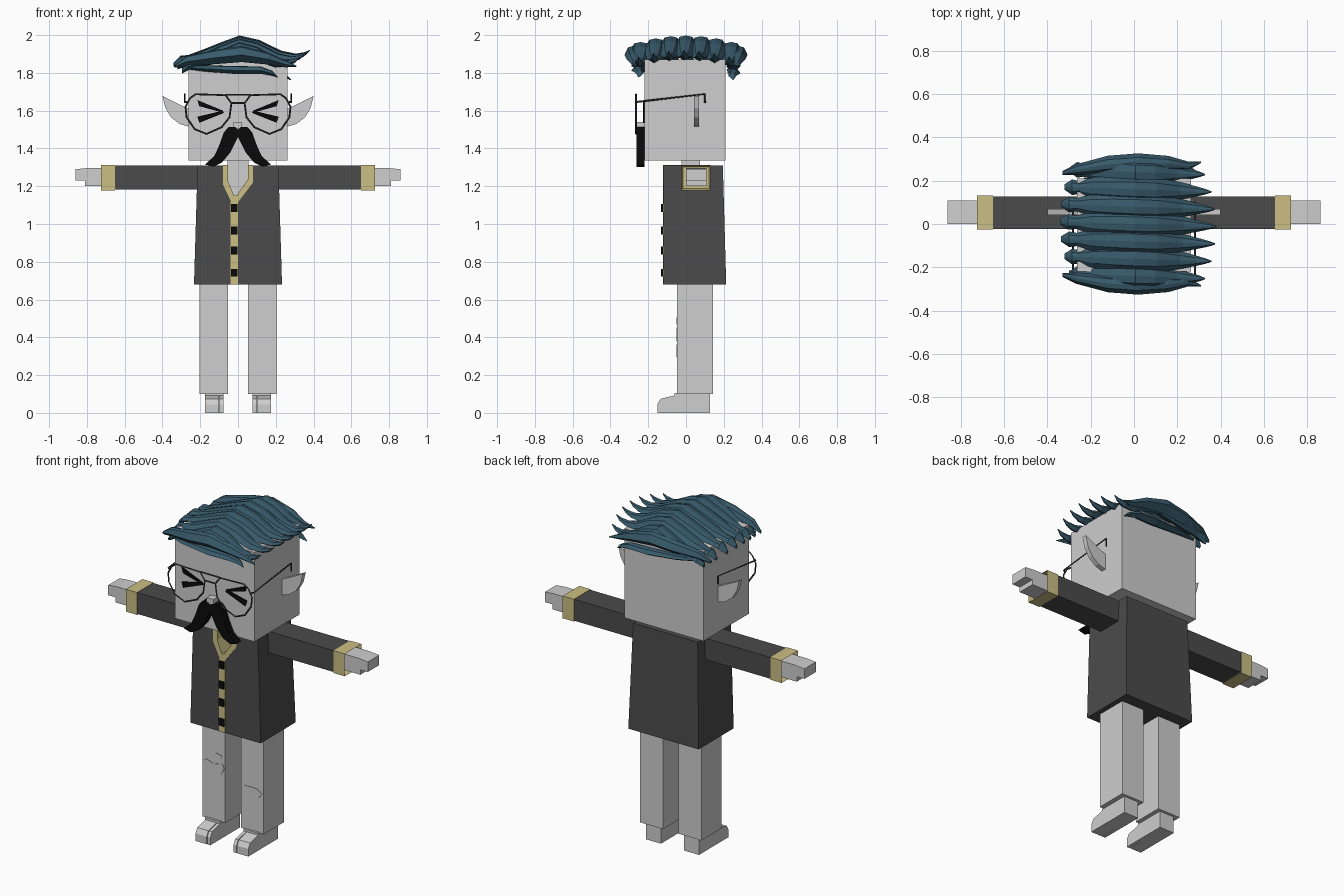
import bpy, bmesh, math
from mathutils import Vector

if "Cube" in bpy.data.objects:
    bpy.data.objects.remove(bpy.data.objects["Cube"])


def material(name, r, g, b):
    m = bpy.data.materials.new(name)
    m.use_nodes = True
    m.diffuse_color = (r, g, b, 1)
    m.node_tree.nodes["Principled BSDF"].inputs["Base Color"].default_value = (r, g, b, 1)
    return m


PALE = material("pale grey", 0.62, 0.62, 0.62)
DARK = material("charcoal cloth", 0.07, 0.07, 0.07)
TAN = material("tan trim", 0.6, 0.52, 0.23)
HAIR = material("teal hair", 0.04, 0.105, 0.15)
BLACK = material("black", 0.003, 0.003, 0.003)
WIRE = material("dark metal", 0.045, 0.045, 0.05)


def finish(name, bm, mat):
    bmesh.ops.recalc_face_normals(bm, faces=bm.faces)
    me = bpy.data.meshes.new(name)
    bm.to_mesh(me)
    bm.free()
    me.materials.append(mat)
    ob = bpy.data.objects.new(name, me)
    bpy.context.collection.objects.link(ob)
    return ob


def loft(name, rings, mat):
    """Skin a list of equal-length closed rings and cap both ends."""
    bm = bmesh.new()
    loops = [[bm.verts.new(p) for p in ring] for ring in rings]
    n = len(loops[0])
    for a, b in zip(loops, loops[1:]):
        for i in range(n):
            bm.faces.new((a[i], a[(i + 1) % n], b[(i + 1) % n], b[i]))
    bm.faces.new(loops[0])
    bm.faces.new(loops[-1])
    return finish(name, bm, mat)


def rect(x0, x1, y0, y1, z):
    return [(x0, y0, z), (x1, y0, z), (x1, y1, z), (x0, y1, z)]


def box(name, x, y, z, mat):
    return loft(name, [rect(*x, *y, z[0]), rect(*x, *y, z[1])], mat)


def plate(name, pts, y0, y1, mat, side=1):
    """Extrude an x-z outline along y."""
    return loft(name, [[(side * x, y, z) for x, z in pts] for y in (y0, y1)], mat)


def extrude_x(name, pts, x0, x1, mat):
    """Extrude a y-z outline along x."""
    return loft(name, [[(x, y, z) for y, z in pts] for x in (x0, x1)], mat)


def wire(name, pts, closed=False, radius=0.005):
    cu = bpy.data.curves.new(name, "CURVE")
    cu.dimensions = "3D"
    cu.bevel_depth = radius
    cu.bevel_resolution = 0
    cu.use_fill_caps = True
    sp = cu.splines.new("POLY")
    sp.points.add(len(pts) - 1)
    for p, co in zip(sp.points, pts):
        p.co = (*co, 1)
    sp.use_cyclic_u = closed
    cu.materials.append(WIRE)
    ob = bpy.data.objects.new(name, cu)
    bpy.context.collection.objects.link(ob)
    return ob


# Head, neck and nose
box("head", (-0.262, 0.262), (-0.22, 0.21), (1.335, 1.87), PALE)
box("neck", (-0.055, 0.055), (-0.025, 0.075), (1.1, 1.34), PALE)
box("nose", (-0.024, 0.022), (-0.262, -0.22), (1.505, 1.54), PALE)

# Coat with a recessed V neck
FRONT = -0.118
coat = loft("coat", [rect(-0.233, 0.233, FRONT, 0.213, 0.68),
                     rect(-0.214, 0.214, FRONT, 0.195, 1.31)], DARK)
v_outer = [(-0.08, 1.312), (-0.08, 1.21), (-0.035, 1.115), (0.0, 1.115), (0.08, 1.22), (0.08, 1.312)]
v_inner = [(-0.052, 1.312), (-0.052, 1.225), (-0.022, 1.15), (-0.008, 1.15), (0.052, 1.235), (0.052, 1.312)]
cutter = plate("neck_cutter", [(x, z + (0.05 if z > 1.3 else 0)) for x, z in v_outer], -0.3, -0.01, DARK)
cutter.hide_render = True
cutter.hide_viewport = True
cut = coat.modifiers.new("neck", "BOOLEAN")
cut.operation = "DIFFERENCE"
cut.solver = "EXACT"
cut.object = cutter

# Collar band lines the V opening
bm = bmesh.new()
rows = [[bm.verts.new((x, y, z)) for x, z in pts]
        for pts, y in ((v_outer, FRONT - 0.004), (v_inner, FRONT - 0.004), (v_inner, -0.01), (v_outer, -0.01))]
for k in range(4):
    a, b = rows[k], rows[(k + 1) % 4]
    for i in range(5):
        bm.faces.new((a[i], a[i + 1], b[i + 1], b[i]))
for i in (0, 5):
    bm.faces.new([r[i] for r in rows])
finish("collar", bm, TAN)

# Button strip and buttons
box("button_strip", (-0.04, 0.0), (FRONT - 0.004, FRONT + 0.002), (0.68, 1.118), TAN)
for z in (1.085, 0.965, 0.86, 0.742):
    box("button", (-0.037, -0.003), (FRONT - 0.014, FRONT), (z - 0.021, z + 0.021), BLACK)

for s, label in ((1, "left"), (-1, "right")):
    def mx(a, b):
        return (min(s * a, s * b), max(s * a, s * b))

    # Sleeve and hollow cuff
    box(label + "_sleeve", mx(0.2, 0.652), (-0.022, 0.128), (1.182, 1.31), DARK)
    cuff = box(label + "_cuff", mx(0.65, 0.725), (-0.026, 0.131), (1.178, 1.312), TAN)
    bm = bmesh.new()
    bm.from_mesh(cuff.data)
    end = max(bm.faces, key=lambda f: s * f.calc_center_median().x)
    bmesh.ops.inset_region(bm, faces=[end], thickness=0.014)
    bmesh.ops.translate(bm, verts=end.verts, vec=(-s * 0.06, 0, 0))
    bm.to_mesh(cuff.data)
    bm.free()

    # Stepped mitten hand
    hand = [(0.66, 1.2), (0.81, 1.2), (0.81, 1.23), (0.86, 1.23), (0.86, 1.29), (0.8, 1.296), (0.66, 1.296)]
    plate(label + "_hand", hand, 0.0, 0.108, PALE, s)

    # Leg and split-toe shoe
    box(label + "_leg", mx(0.052, 0.203), (-0.047, 0.143), (0.1, 0.69), PALE)
    box(label + "_heel", mx(0.077, 0.175), (-0.06, 0.127), (0.0, 0.105), PALE)
    toe = [(-0.05, 0.0), (-0.152, 0.0), (-0.152, 0.045), (-0.135, 0.074), (-0.05, 0.095)]
    extrude_x(label + "_big_toe", toe, s * 0.077, s * 0.097, PALE)
    extrude_x(label + "_outer_toe", toe, s * 0.101, s * 0.175, PALE)

    # Ear
    ear = [(0.25, 1.605), (0.3, 1.628), (0.4, 1.678), (0.385, 1.615), (0.355, 1.565), (0.31, 1.53), (0.25, 1.512)]
    plate(label + "_ear", ear, 0.042, 0.07, PALE, s)

    # Squeezed-shut eye, two tapered strokes
    for z_out in (1.64, 1.552):
        stroke = [(0.215, z_out + 0.016), (0.205, z_out - 0.016), (0.075, 1.588), (0.08, 1.6)]
        plate(label + "_eye_stroke", stroke, -0.228, -0.219, BLACK, s)

    # Moustache half, thinner at the edge
    stache = [(0.0, 1.5), (0.015, 1.513), (0.05, 1.513), (0.075, 1.485), (0.098, 1.42), (0.125, 1.36),
              (0.175, 1.315), (0.13, 1.303), (0.085, 1.325), (0.04, 1.38), (0.0, 1.46)]
    plate(label + "_moustache", stache, -0.263, -0.219, BLACK, s)

    # Glasses rim, temple and hook
    rim = [(0.255, 1.665), (0.225, 1.687), (0.066, 1.682), (0.035, 1.64), (0.045, 1.565), (0.087, 1.512),
           (0.167, 1.477), (0.23, 1.503), (0.272, 1.565), (0.278, 1.62)]
    wire(label + "_rim", [(s * x, -0.264, z) for x, z in rim], True)
    wire(label + "_temple", [(s * 0.27, -0.264, 1.645), (s * 0.282, -0.255, 1.647),
                             (s * 0.282, 0.1, 1.688), (s * 0.282, 0.1, 1.64)])

for z, half in ((1.684, 0.07), (1.64, 0.036)):
    wire("bridge", [(-half, -0.264, z), (half, -0.264, z)])

# Torn patches on the trousers
tears = [
    [(-0.198, 0.44), (-0.17, 0.452), (-0.13, 0.436), (-0.07, 0.448), (-0.057, 0.425), (-0.075, 0.385), (-0.14, 0.378), (-0.185, 0.392)],
    [(-0.14, 0.482), (-0.108, 0.504), (-0.072, 0.497), (-0.08, 0.473), (-0.122, 0.468)],
    [(0.055, 0.345), (0.075, 0.362), (0.155, 0.362), (0.195, 0.34), (0.165, 0.303), (0.1, 0.295)],
]
for pts in tears:
    plate("trouser_tear", pts, -0.05, -0.046, PALE)


# Hair locks run from left to right, faceted and pointed at the ends
def lock(name, path):
    """path rows: x, y, z, half width in y, half height in z"""
    section = ((1, 0), (0.55, 0.85), (0, 1), (-0.55, 0.85), (-1, 0), (0, -0.8))
    loft(name, [[(x, y + w * a, z + h * b) for a, b in section] for x, y, z, w, h in path], HAIR)


profile = [(-0.9, 1.842, 0.012, 0.012), (-0.8, 1.868, 0.036, 0.024), (-0.7, 1.876, 0.03, 0.018),
           (-0.52, 1.893, 0.05, 0.026), (-0.25, 1.922, 0.057, 0.038), (0.02, 1.95, 0.06, 0.048),
           (0.3, 1.932, 0.058, 0.042), (0.6, 1.888, 0.04, 0.03), (0.8, 1.884, 0.024, 0.018),
           (0.92, 1.897, 0.013, 0.012), (1.0, 1.918, 0.003, 0.003)]
for i in range(7):
    y = (i - 3) * 0.08
    reach = 0.38 - 0.9 * y * y
    lock("hair_lock", [(x * reach, y - 0.012 * x, z - 0.6 * y * y, w, h) for x, z, w, h in profile])

# Side locks hang over the front and back edges
for s in (1, -1):
    upper = [(-0.33, 0.235, 1.835, 0.01, 0.01), (-0.27, 0.25, 1.86, 0.025, 0.03), (-0.12, 0.275, 1.88, 0.04, 0.042),
             (0.02, 0.283, 1.895, 0.043, 0.047), (0.16, 0.278, 1.872, 0.036, 0.035), (0.25, 0.268, 1.845, 0.02, 0.02),
             (0.31, 0.285, 1.835, 0.003, 0.003)]
    lower = [(-0.3, 0.225, 1.83, 0.01, 0.008), (-0.18, 0.245, 1.822, 0.025, 0.018), (0.0, 0.255, 1.812, 0.034, 0.024),
             (0.12, 0.255, 1.812, 0.03, 0.022), (0.18, 0.245, 1.797, 0.02, 0.014), (0.21, 0.25, 1.778, 0.003, 0.003)]
    shift = 0.07 if s > 0 else 0
    lock("side_hair_upper", [(x, s * y, z, w, h) for x, y, z, w, h in upper])
    lock("side_hair_lower", [(x + shift, s * y, z - 0.2 * shift, w, h) for x, y, z, w, h in lower])

# Turn wire curves into meshes
bpy.ops.object.select_all(action="DESELECT")
for ob in list(bpy.context.scene.objects):
    if ob.type == "CURVE":
        ob.select_set(True)
        bpy.context.view_layer.objects.active = ob
bpy.ops.object.convert(target="MESH")
